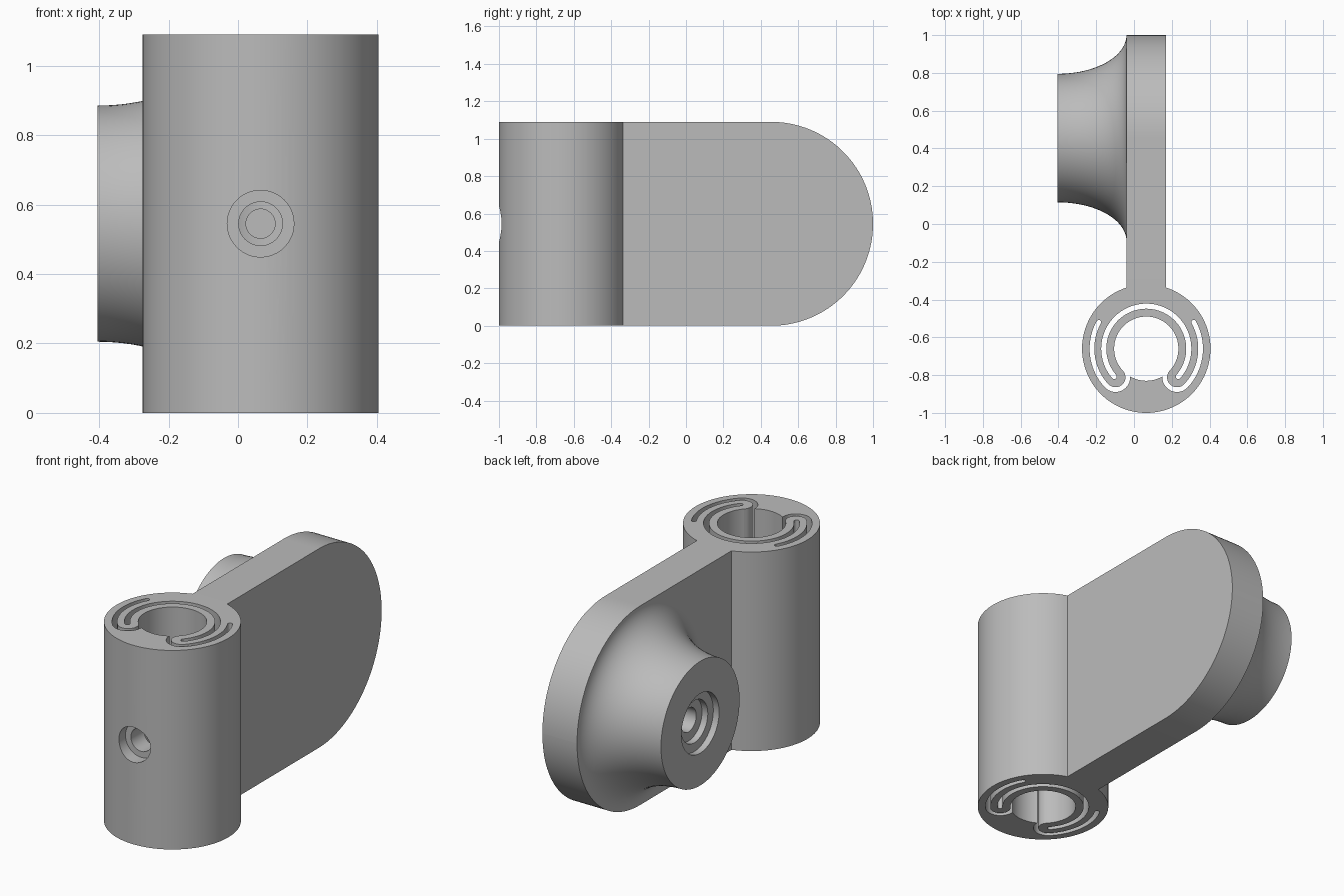
import bpy, bmesh, math
from mathutils import Vector, Matrix

if "Cube" in bpy.data.objects:
    bpy.data.objects.remove(bpy.data.objects["Cube"])

H = 1.09                        # overall height
MID = H / 2
HUB = Vector((0.065, -0.66))    # hub axis in plan
HUB_R = 0.34
ARM_L, ARM_R = -0.04, 0.17      # arm sides
PIVOT_Y = 1.0 - MID             # centre of the rounded arm end

grey = bpy.data.materials.new("grey plastic")
grey.use_nodes = True
grey.diffuse_color = (0.5, 0.5, 0.5, 1)
grey.node_tree.nodes["Principled BSDF"].inputs["Base Color"].default_value = (0.5, 0.5, 0.5, 1)


def make(name, bm):
    bmesh.ops.recalc_face_normals(bm, faces=bm.faces)
    mesh = bpy.data.meshes.new(name)
    bm.to_mesh(mesh)
    bm.free()
    mesh.materials.append(grey)
    obj = bpy.data.objects.new(name, mesh)
    bpy.context.collection.objects.link(obj)
    return obj


def prism(outline, z0, z1):
    bm = bmesh.new()
    face = bm.faces.new([bm.verts.new((p[0], p[1], z0)) for p in outline])
    new = bmesh.ops.extrude_face_region(bm, geom=[face])["geom"]
    top = [v for v in new if isinstance(v, bmesh.types.BMVert)]
    bmesh.ops.translate(bm, verts=top, vec=(0, 0, z1 - z0))
    return bm


def arc(centre, r, a0, a1, n):
    steps = [math.radians(a0 + (a1 - a0) * i / n) for i in range(n + 1)]
    return [centre + r * Vector((math.cos(a), math.sin(a))) for a in steps]


def strip(path, width):
    """Outline of a round-ended band following a path."""
    left, right = [], []
    for i, p in enumerate(path):
        d = (path[min(i + 1, len(path) - 1)] - path[max(i - 1, 0)]).normalized()
        side = Vector((-d.y, d.x)) * width / 2
        left.append(p + side)
        right.append(p - side)

    def cap(p, start):
        a = math.degrees(math.atan2(start.y - p.y, start.x - p.x))
        return arc(p, width / 2, a, a - 180, 8)[1:-1]
    return left + cap(path[-1], left[-1]) + right[::-1] + cap(path[0], right[0])


def cut(target, bm):
    cutter = make("cutter", bm)
    cutter.hide_render = True
    mod = target.modifiers.new("cut", "BOOLEAN")
    mod.operation = "DIFFERENCE"
    mod.solver = "EXACT"
    mod.object = cutter
    activate(target)
    bpy.ops.object.modifier_apply(modifier=mod.name)
    bpy.data.objects.remove(cutter)


def activate(obj):
    bpy.ops.object.select_all(action="DESELECT")
    obj.select_set(True)
    bpy.context.view_layer.objects.active = obj


# Hub and arm share one plan outline; the far end is then rounded
neck = math.degrees(math.acos((ARM_R - HUB.x) / HUB_R))
outline = arc(HUB, HUB_R, 180 - neck, 360 + neck, 96)
outline += [Vector((ARM_R, 1)), Vector((ARM_L, 1))]
bm = prism(outline, 0, H)
ends = [e for e in bm.edges
        if all(v.co.y > 0.99 for v in e.verts)
        and abs(e.verts[0].co.z - e.verts[1].co.z) < 0.01]
bmesh.ops.bevel(bm, geom=ends, offset=MID - 0.0005, segments=32, profile=0.5, affect="EDGES")
body = make("hub_and_arm", bm)

# Central bore
cut(body, prism(arc(HUB, 0.17, 0, 357, 119), -0.1, H + 0.1))

# Long inner slot over the back of the bore
cut(body, prism(strip(arc(HUB, 0.225, -41, 221, 80), 0.027), -0.1, H + 0.1))

# Hooked outer slots, one each side, curling round into the bore
TURN = 223
bulb = arc(HUB, 0.2225, TURN, TURN, 1)[0]
hook = arc(HUB, 0.2875, 151, TURN, 30) + arc(bulb, 0.065, TURN, TURN + 180, 20)[1:]
for sign in (1, -1):
    path = [Vector((HUB.x + sign * (p.x - HUB.x), p.y)) for p in hook]
    cut(body, prism(strip(path, 0.025), -0.1, H + 0.1))

# Stepped screw hole through the front of the hub
for r, y0, y1 in ((0.096, -1.1, -0.93), (0.063, -1.0, -0.7), (0.042, -0.6, -0.3)):
    bm = bmesh.new()
    place = Matrix.Translation((HUB.x, (y0 + y1) / 2, MID)) @ Matrix.Rotation(math.pi / 2, 4, "X")
    bmesh.ops.create_cone(bm, cap_ends=True, segments=48, radius1=r, radius2=r,
                          depth=y1 - y0, matrix=place)
    cut(body, bm)

# Flared boss with a stepped blind hole, turned about the x axis
FACE, FACE_R = -0.405, 0.34
profile = [(-0.08, 0), (-0.08, 0.065), (FACE + 0.07, 0.065), (FACE + 0.07, 0.115),
           (FACE + 0.035, 0.115), (FACE + 0.035, 0.163), (FACE, 0.163)]
for i in range(25):
    a = math.pi / 2 * i / 24
    profile.append((FACE + (ARM_L - FACE) * math.sin(a), MID - (MID - FACE_R) * math.cos(a)))
bm = bmesh.new()
verts = [bm.verts.new((x, PIVOT_Y + r, MID)) for x, r in profile]
edges = [bm.edges.new(pair) for pair in zip(verts, verts[1:])]
bmesh.ops.spin(bm, geom=verts + edges, cent=(0, PIVOT_Y, MID), axis=(1, 0, 0),
               angle=2 * math.pi, steps=96, use_duplicate=False)
bmesh.ops.remove_doubles(bm, verts=bm.verts, dist=0.0001)
boss = make("flared_boss", bm)
# Face the open-backed boss outward
bm = bmesh.new()
bm.from_mesh(boss.data)
front = [f for f in bm.faces if abs(f.calc_center_median().x - FACE) < 0.001 and abs(f.normal.x) > 0.9]
if front and front[0].normal.x > 0:
    bmesh.ops.reverse_faces(bm, faces=bm.faces)
bm.to_mesh(boss.data)
bm.free()

for obj in (body, boss):
    activate(obj)
    bpy.ops.object.shade_smooth_by_angle(angle=math.radians(30))
